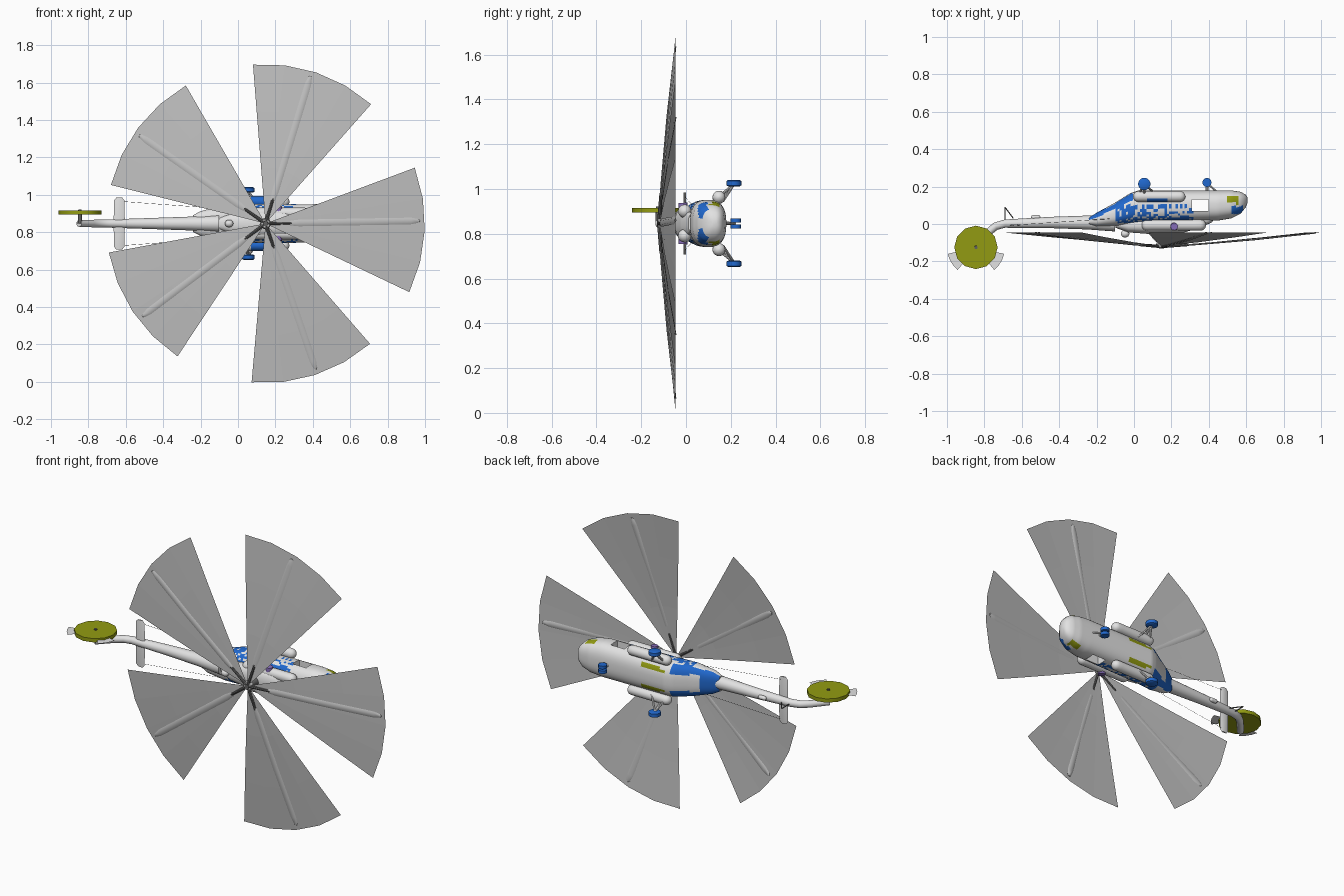
import bpy, bmesh, math, random
from mathutils import Vector

if "Cube" in bpy.data.objects:
    bpy.data.objects.remove(bpy.data.objects["Cube"])

random.seed(4)
C = 0.846            # height of the centre plane
HUB_X = 0.147


def mat(name, r, g, b):
    m = bpy.data.materials.new(name)
    m.diffuse_color = (r, g, b, 1)
    m.use_nodes = True
    m.node_tree.nodes["Principled BSDF"].inputs["Base Color"].default_value = m.diffuse_color
    return m


WHITE = mat("pale_grey", 0.76, 0.76, 0.76)
SHEET = mat("blur_grey", 0.52, 0.52, 0.52)
BLUE = mat("blue", 0.015, 0.14, 0.62)
OLIVE = mat("olive", 0.29, 0.33, 0.006)
PURPLE = mat("purple", 0.25, 0.16, 0.50)
DARK = mat("dark_grey", 0.12, 0.12, 0.12)


def finish(name, bm, mats, rule=None, smooth=True):
    """Turn a bmesh into an object, colouring faces by a rule."""
    bmesh.ops.recalc_face_normals(bm, faces=bm.faces)
    if rule:
        for f in bm.faces:
            c = f.calc_center_median()
            f.material_index = rule(c.x, c.y, c.z - C, f.normal)
    me = bpy.data.meshes.new(name)
    bm.to_mesh(me)
    bm.free()
    ob = bpy.data.objects.new(name, me)
    bpy.context.collection.objects.link(ob)
    for m in mats:
        me.materials.append(m)
    if smooth:
        bpy.ops.object.select_all(action='DESELECT')
        ob.select_set(True)
        bpy.context.view_layer.objects.active = ob
        bpy.ops.object.shade_smooth_by_angle(angle=math.radians(40))
    return ob


def skin(bm, rings):
    """Join closed rings of points into a capped tube."""
    vs = [[bm.verts.new(p) for p in r] for r in rings]
    n = len(vs[0])
    for a, b in zip(vs, vs[1:]):
        for i in range(n):
            bm.faces.new((a[i], a[(i + 1) % n], b[(i + 1) % n], b[i]))
    bm.faces.new(vs[0])
    bm.faces.new(vs[-1][::-1])


def loft(name, stations, mats, n=40, power=2.6, step=0.012, rule=None):
    """Stations along x: (x, y roof, y belly, half width)."""
    rings = []
    for a, b in zip(stations, stations[1:]):
        k = max(1, round((b[0] - a[0]) / step))
        last = 1 if b is stations[-1] else 0
        for j in range(k + last):
            x, t, u, w = [p + (q - p) * j / k for p, q in zip(a, b)]
            ring = []
            for i in range(n):
                ang = math.tau * (i + 0.5) / n
                c, s = math.cos(ang), math.sin(ang)
                dy = math.copysign(abs(c) ** (2 / power), c) * (u - t) / 2
                dz = math.copysign(abs(s) ** (2 / power), s) * w
                ring.append((x, (t + u) / 2 + dy, C + dz))
            rings.append(ring)
    bm = bmesh.new()
    skin(bm, rings)
    return finish(name, bm, mats, rule)


def tube(name, path, m, n=12, rule=None, mats=None):
    """Path of (x, y, side offset, radius)."""
    pts = [Vector((p[0], p[1], C + p[2])) for p in path]
    rings = []
    for i, p in enumerate(pts):
        d = (pts[min(i + 1, len(pts) - 1)] - pts[max(i - 1, 0)]).normalized()
        ref = Vector((0, 0, 1)) if abs(d.z) < 0.9 else Vector((1, 0, 0))
        u = d.cross(ref).normalized()
        v = d.cross(u)
        rings.append([p + path[i][3] * (math.cos(math.tau * k / n) * u + math.sin(math.tau * k / n) * v)
                      for k in range(n)])
    bm = bmesh.new()
    skin(bm, rings)
    return finish(name, bm, mats or [m], rule)


def pod(name, x0, x1, y, s, r, m, rule=None, mats=None):
    """Rounded capsule along x."""
    path = []
    for k in range(5):
        a = math.pi / 2 * k / 4
        path.append((x0 + r * (1 - math.sin(a)), y, s, max(r * math.cos(a), 0.002)))
    path = path[::-1]
    path += [(x0 + x1 - p[0], y, s, p[3]) for p in path[::-1]]
    # straight section cut into short bands so colour rules can act on it
    mid = [(path[4][0] + (path[5][0] - path[4][0]) * k / 10, y, s, r) for k in range(1, 10)]
    path.sort(key=lambda p: p[0])
    return tube(name, path[:5] + mid + path[5:], m, 16, rule, mats)


def body_colour(x, y, s, n):
    side = abs(s)
    if 0.52 < x < 0.59 and 0.055 < y < 0.095 and side > 0.02:
        return 1                                             # windscreen
    if 0.495 < x < 0.555 and 0.11 < y < 0.15 and side > 0.06:
        return 2                                             # chin windows
    if x < -0.01 and n.y > 0.35:                             # loading ramp
        return 1 if side > 0.05 or x < -0.15 else 0
    if -0.1 < x < 0.32 and 0.005 < y < 0.1 and side > 0.05:  # ragged side band
        if y < 0.035 or x < 0.05:
            return 1 if random.random() < 0.85 else 0
        return 1 if random.random() < 0.5 else 0
    if 0.02 < x < 0.17 and y > 0.165 and 0.055 < side < 0.085:
        return 2                                             # belly patches
    return 0


# Fuselage with a doorway through both sides
hull = loft("fuselage", [
    (-0.24, -0.005, 0.035, 0.045), (-0.2, -0.015, 0.06, 0.066), (-0.1, -0.012, 0.115, 0.092),
    (-0.02, 0.0, 0.165, 0.103), (0.02, 0.005, 0.178, 0.105), (0.45, 0.018, 0.18, 0.105),
    (0.52, 0.03, 0.18, 0.096), (0.57, 0.055, 0.172, 0.077), (0.598, 0.09, 0.157, 0.048),
    (0.608, 0.115, 0.14, 0.016)], [WHITE, BLUE, OLIVE], rule=body_colour)
bm = bmesh.new()
bmesh.ops.create_cube(bm, size=1)
for v in bm.verts:
    v.co = Vector((0.355 + v.co.x * 0.088, 0.1 + v.co.y * 0.062, C + v.co.z * 0.5))
cutter = finish("door_cutter", bm, [WHITE], smooth=False)
cut = hull.modifiers.new("door", 'BOOLEAN')
cut.object = cutter
cut.operation = 'DIFFERENCE'
cutter.hide_render = True
cutter.hide_viewport = False
bpy.context.view_layer.objects.active = hull
bpy.ops.object.modifier_apply(modifier="door")
bpy.data.objects.remove(cutter)

# Engine cowling
loft("engine_cowling", [
    (-0.1, -0.02, 0.02, 0.03), (-0.03, -0.045, 0.03, 0.055), (0.1, -0.055, 0.04, 0.07),
    (0.25, -0.05, 0.04, 0.07), (0.34, -0.025, 0.04, 0.06), (0.42, 0.01, 0.04, 0.04)], [WHITE], n=28, power=2.3)

# Tail boom bending up into the fin
tube("tail_boom", [(-0.1, 0.005, 0, 0.045), (-0.25, 0.008, 0, 0.037), (-0.45, 0.008, 0, 0.03),
                   (-0.69, 0.002, 0, 0.022), (-0.74, -0.012, 0, 0.021), (-0.78, -0.045, 0, 0.02),
                   (-0.85, -0.125, 0, 0.018)], WHITE, 20)
pod("boom_fairing", -0.55, -0.5, 0.036, 0, 0.012, WHITE)
pod("boom_antenna", -0.07, -0.025, -0.052, 0, 0.02, WHITE)
for a, b in (((-0.69, 0.02), (-0.69, 0.09)), ((-0.69, 0.09), (-0.645, 0.03))):
    tube("tail_skid", [(*a, 0, 0.003), (*b, 0, 0.003)], DARK, 6)

# Stabiliser, rounded at both tips
bm = bmesh.new()
skin(bm, [[(-0.635 + w * c, -0.006 + 0.005 * d, C + s) for c, d in
           ((1, 0), (0.5, 1), (-0.6, 0.6), (-1, 0), (-0.6, -0.6), (0.5, -1))]
          for s, w in ((-0.138, 0.016), (-0.125, 0.028), (0, 0.03), (0.125, 0.028), (0.138, 0.016))])
finish("stabiliser", bm, [WHITE])

# Tail rotor disc, shaft and two blade blurs
tube("tail_rotor_shaft", [(-0.845, -0.125, 0, 0.012), (-0.845, -0.125, 0.075, 0.009)], DARK)
tube("tail_rotor_disc", [(-0.845, -0.125, 0.048, 0.116), (-0.845, -0.125, 0.07, 0.116)], OLIVE, 12)
for mid in (212, 328):
    bm = bmesh.new()
    arc = [math.radians(mid + d) for d in (-19, -6, 6, 19)]
    bm.faces.new([bm.verts.new((-0.845 + r * math.cos(a), -0.125 + r * math.sin(a), C + 0.059))
                  for r, seq in ((0.02, arc[::-1]), (0.155, arc)) for a in seq])
    finish("tail_blade_blur", bm, [WHITE], smooth=False)

# Paired parts on both sides
for sg in (-1, 1):
    pod("engine", 0.04, 0.385, -0.006, sg * 0.055, 0.03, WHITE)
    tube("engine_exhaust", [(0.215, -0.012, sg * 0.06, 0.022), (0.215, -0.014, sg * 0.092, 0.02)], PURPLE)
    pod("sponson", -0.005, 0.275, 0.147, sg * 0.117, 0.029, WHITE, mats=[WHITE, BLUE],
        rule=lambda x, y, s, n: int(n.y < -0.35 and 0.06 < x < 0.18))
    tube("main_wheel", [(0.055, 0.214, sg * 0.166, 0.026), (0.055, 0.214, sg * 0.17, 0.033),
                        (0.055, 0.214, sg * 0.19, 0.033), (0.055, 0.214, sg * 0.194, 0.026)], BLUE, 20)
    for x, y in ((0.02, 0.15), (0.11, 0.165), (0.055, 0.12)):
        tube("main_gear_strut", [(x, y, sg * 0.1, 0.006), (0.055, 0.212, sg * 0.172, 0.006)], WHITE, 8)
    tube("aerial_wire", [(-0.62, -0.004, sg * 0.118, 0.0008), (-0.1, 0.03, sg * 0.08, 0.0008)], DARK, 4)
    tube("nose_wheel", [(0.39, 0.222, sg * 0.005, 0.024), (0.39, 0.222, sg * 0.023, 0.024)], BLUE, 18)
tube("nose_gear_strut", [(0.39, 0.17, 0, 0.008), (0.39, 0.224, 0, 0.007)], WHITE, 8)
tube("nose_gear_brace", [(0.44, 0.175, 0, 0.005), (0.39, 0.218, 0, 0.005)], WHITE, 8)

# Main rotor mast and hub
tube("rotor_mast", [(HUB_X, -0.03, 0, 0.03), (HUB_X, -0.07, 0, 0.02), (HUB_X, -0.13, 0, 0.013)], DARK)
tube("rotor_hub", [(HUB_X, -0.105, 0, 0.03), (HUB_X, -0.125, 0, 0.024)], SHEET, 10)


def coned(r, ang, lift=0.0):
    """Point on the drooping rotor cone."""
    return Vector((HUB_X + r * math.cos(ang), -0.118 + 0.072 * (r / 0.85) ** 1.2 - lift, C + r * math.sin(ang)))


# Five rotor blur sheets, each with a blade and a hub arm
for mid in (-2.5, 71.5, 143, 213.5, 288):
    bm = bmesh.new()
    rows = [[bm.verts.new(coned(r, math.radians(mid - 23 + 11.5 * k))) for k in range(5)]
            for r in (0.015, 0.3, 0.6, 0.852)]
    for a, b in zip(rows, rows[1:]):
        for k in range(4):
            bm.faces.new((a[k], b[k], b[k + 1], a[k + 1]))
    finish("rotor_blur", bm, [SHEET], smooth=False)

for k in range(5):
    ang = math.radians(1 + 72 * k)
    across = Vector((-math.sin(ang), 0, math.cos(ang)))
    up = Vector((0, -1, 0))
    bm = bmesh.new()
    rings = []
    for r, w in ((0.13, 0.012), (0.18, 0.018), (0.5, 0.018), (0.78, 0.018), (0.815, 0.012), (0.825, 0.004)):
        p = coned(r, ang, 0.003 - 0.004 * max(0, r - 0.5) / 0.3)
        rings.append([p + across * w * c + up * 0.004 * d for c, d in
                      ((1, 0), (0.5, 1), (-0.5, 1), (-1, 0), (-0.5, -1), (0.5, -1))])
    skin(bm, rings)
    finish("rotor_blade", bm, [SHEET])
    a, b = coned(0.01, ang, 0.002), coned(0.14, ang, 0.002)
    tube("hub_arm", [(a.x, a.y, a.z - C, 0.009), (b.x, b.y, b.z - C, 0.007)], DARK, 8)
